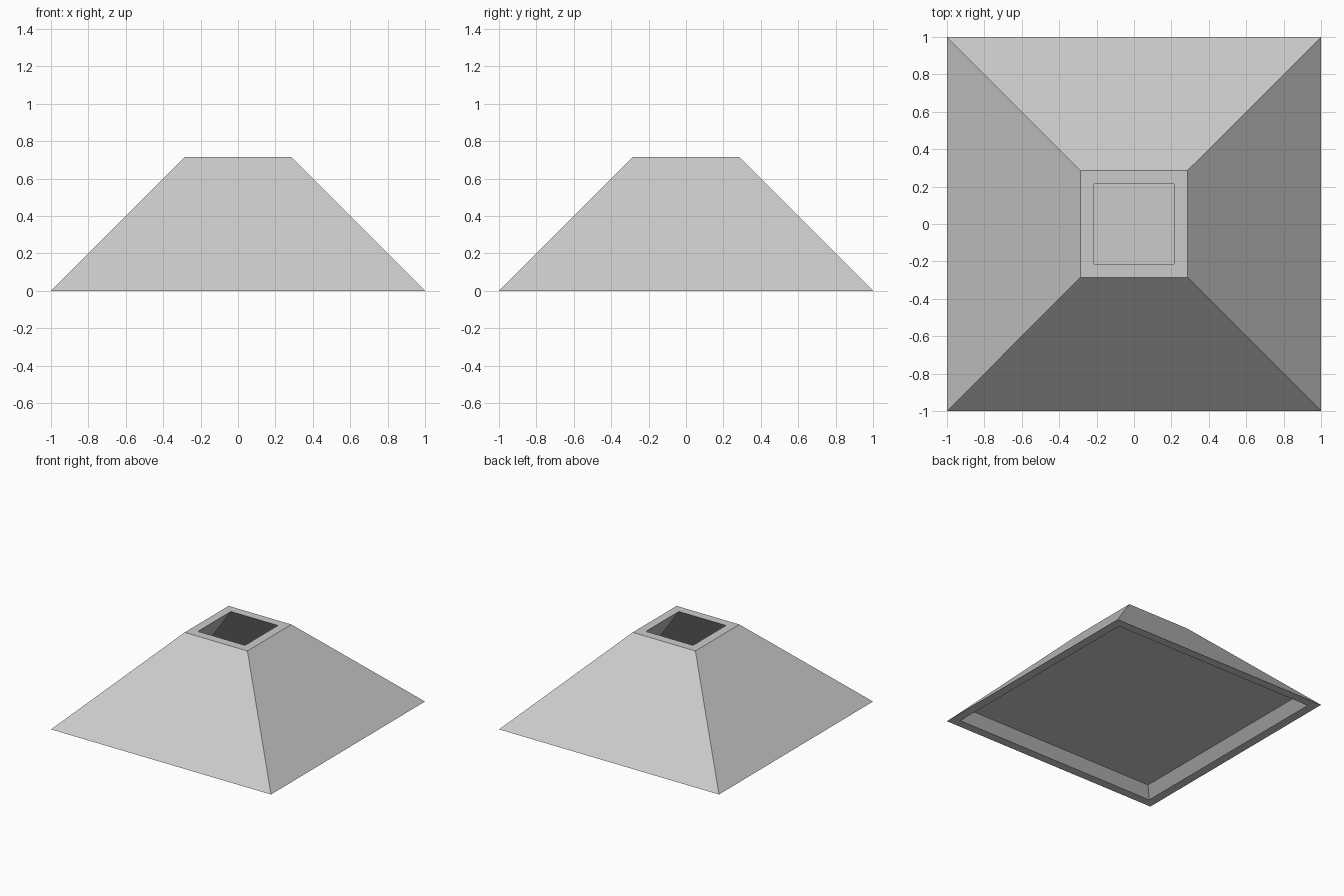
import bpy
import bmesh

cube = bpy.data.objects.get("Cube")
if cube:
    bpy.data.objects.remove(cube, do_unlink=True)

HEIGHT = 0.715
WALL = 0.0715        # horizontal wall thickness and floor recess depth
BASE = 1.0           # half width at the ground; sides slope at 45 degrees
TOP = BASE - HEIGHT

grey = bpy.data.materials.new("light_grey")
grey.use_nodes = True
colour = (0.6, 0.6, 0.6, 1)
grey.diffuse_color = colour
grey.node_tree.nodes["Principled BSDF"].inputs["Base Color"].default_value = colour


def square_rings(name, profile, closed):
    """Join square rings given as (half width, height); cap the ends if open."""
    bm = bmesh.new()
    corners = [(-1, -1), (1, -1), (1, 1), (-1, 1)]
    rings = [[bm.verts.new((x * r, y * r, z)) for x, y in corners]
             for r, z in profile]
    pairs = list(zip(rings, rings[1:]))
    if closed:
        pairs.append((rings[-1], rings[0]))
    else:
        bm.faces.new(rings[0])
        bm.faces.new(rings[-1])
    for low, high in pairs:
        for i in range(4):
            j = (i + 1) % 4
            bm.faces.new((low[i], low[j], high[j], high[i]))
    bmesh.ops.recalc_face_normals(bm, faces=bm.faces)
    mesh = bpy.data.meshes.new(name)
    bm.to_mesh(mesh)
    bm.free()
    mesh.materials.append(grey)
    obj = bpy.data.objects.new(name, mesh)
    bpy.context.collection.objects.link(obj)
    return obj


# Hollow sloping walls, open at the top and bottom
square_rings("sloped_walls", [(BASE, 0), (TOP, HEIGHT),
                              (TOP - WALL, HEIGHT), (BASE - WALL, 0)], True)

# Floor plate, recessed above the bottom rim
inner = BASE - WALL
floor_low, floor_high = WALL, WALL * 1.5
square_rings("floor_plate", [(inner - floor_low, floor_low),
                             (inner - floor_high, floor_high)], False)
